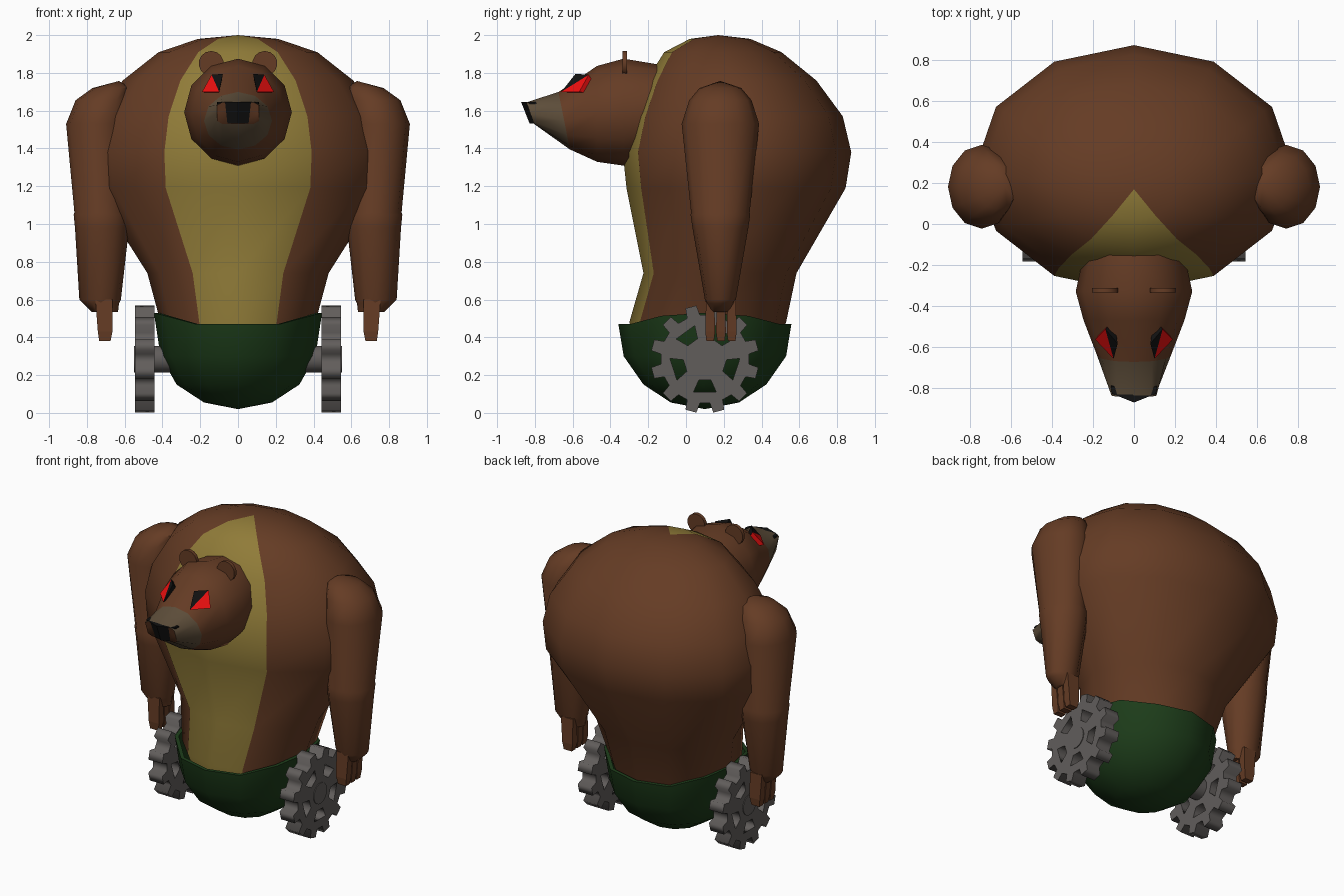
import bpy, bmesh, math
from math import sin, cos, pi, radians

if "Cube" in bpy.data.objects:
    bpy.data.objects.remove(bpy.data.objects["Cube"])

def mat(name, rgb):
    m = bpy.data.materials.new(name)
    m.diffuse_color = (*rgb, 1)
    m.use_nodes = True
    m.node_tree.nodes["Principled BSDF"].inputs["Base Color"].default_value = m.diffuse_color
    return m

BROWN = mat("brown_fur", (0.13, 0.045, 0.018))
YELLOW = mat("yellow_belly", (0.28, 0.20, 0.04))
MUZZLE = mat("muzzle_brown", (0.11, 0.075, 0.042))
GREEN = mat("green_shell", (0.012, 0.045, 0.01))
RED = mat("red_eye", (0.85, 0.005, 0.005))
BLACK = mat("black", (0.006, 0.006, 0.006))
GREY = mat("grey_metal", (0.12, 0.11, 0.105))

def finish(name, me, mats, smooth=50):
    ob = bpy.data.objects.new(name, me)
    bpy.context.collection.objects.link(ob)
    for m in mats:
        me.materials.append(m)
    if smooth:
        bpy.ops.object.select_all(action='DESELECT')
        ob.select_set(True)
        bpy.context.view_layer.objects.active = ob
        bpy.ops.object.shade_smooth_by_angle(angle=radians(smooth))
    return ob

def loft(name, rings, mats, pick=None, start=True, end=True, smooth=50):
    """Skin a list of point rings; a one-point ring is a pole."""
    bm = bmesh.new()
    vs = [[bm.verts.new(p) for p in r] for r in rings]
    for i, (a, b) in enumerate(zip(vs, vs[1:])):
        n = max(len(a), len(b))
        for k in range(n):
            q = [a[k % len(a)], a[(k + 1) % len(a)], b[(k + 1) % len(b)], b[k % len(b)]]
            f = bm.faces.new(list(dict.fromkeys(q)))
            if pick:
                f.material_index = pick(i, k)
    for r, on in ((vs[0], start), (vs[-1], end)):
        if on and len(r) > 2:
            bm.faces.new(r)
    bmesh.ops.recalc_face_normals(bm, faces=bm.faces[:])
    me = bpy.data.meshes.new(name)
    bm.to_mesh(me)
    bm.free()
    return finish(name, me, mats, smooth)

def ring_z(z, cx, cy, rx, ry, n=12):
    # starts at the front (-y)
    return [(cx + rx * sin(2 * pi * k / n), cy - ry * cos(2 * pi * k / n), z) for k in range(n)]

def ring_y(y, cz, rx, rz, n=12, tilt=0, box=1):
    out = []
    for k in range(n):
        a = 2 * pi * k / n
        s, c = (max(-1, min(1, box * v)) for v in (sin(a), cos(a)))
        out.append((rx * s, y + tilt * c, cz + rz * c))
    return out

# torso with yellow belly stripe on the two front columns
torso = [(.25, .10, .30, .33), (.48, .115, .41, .415), (.74, .18, .48, .405), (1.19, .265, .765, .58),
         (1.38, .27, .78, .605), (1.57, .27, .735, .56), (1.76, .24, .61, .45),
         (1.91, .195, .42, .31), (1.98, .18, .21, .16)]
loft("torso", [ring_z(z, 0, cy, rx, ry) for z, cy, rx, ry in torso] + [[(0, .17, 2.0)]],
     [BROWN, YELLOW], lambda i, k: 1 if k in (0, 11) else 0)

# head with paler muzzle
head = [ring_y(-.12, 1.60, .24, .24), ring_y(-.33, 1.592, .285, .283), ring_y(-.47, 1.583, .247, .254),
        ring_y(-.645, 1.547, .18, .152, tilt=-.03), ring_y(-.825, 1.587, .11, .057, tilt=-.02, box=1.5)]
loft("head", head, [BROWN, MUZZLE], lambda i, k: 1 if i == 3 else 0)

# nose block, bulging in the middle
plan = [(-.112, -.79), (-.108, -.825), (0, -.868), (.108, -.825), (.112, -.79)]
loft("nose", [[(x, y + .04, 1.532) for x, y in plan], [(x, y - .005, 1.646) for x, y in plan]],
     [BLACK], smooth=0)

# eyes: red lower triangle and black inner triangle, rooted in the head
A, B, C, D = (.14, -.515, 1.79), (.19, -.565, 1.70), (.10, -.66, 1.70), (.08, -.585, 1.795)
for side, sx in (("left", -1), ("right", 1)):
    for part, tri, m in (("eye", (A, B, C), RED), ("eye_shadow", (A, C, D), BLACK)):
        loft(f"{part}_{side}", [[(sx * x, y, z) for x, y, z in tri], [(sx * .1, -.45, 1.68)]],
             [m], smooth=0)

    # ears
    loft(f"ear_{side}", [[(x + sx * .142, y, z) for x, y, z in ring_y(yy, 1.85, .066, .066, 14)]
                         for yy in (-.335, -.312)], [BROWN])

    # arm, from hand up to shoulder
    arm = [(.535, .705, .07, .05), (.58, .725, .095, .075), (.60, .73, .11, .082), (.98, .72, .143, .148),
           (1.05, .722, .148, .158), (1.06, .722, .144, .155), (1.53, .745, .165, .205),
           (1.655, .715, .145, .165), (1.72, .67, .10, .11)]
    loft(f"arm_{side}", [ring_z(z, sx * cx, .182, rx, ry) for z, cx, rx, ry in arm]
         + [[(sx * .63, .182, 1.757)]], [BROWN])

    # three tapering fingers
    for j, y in enumerate((.128, .185, .242)):
        rows = [(.60, .665, .755, .022), (.43, .665, .742, .026), (.38, .675, .735, .02)]
        loft(f"finger_{side}_{j + 1}",
             [[(sx * a, y - w, z), (sx * b, y - w, z), (sx * b, y + w, z), (sx * a, y + w, z)]
              for z, a, b, w in rows], [BROWN], smooth=0)

# lower shell: outer surface, thick rim raised at the sides, inner surface
def rim(rx, ry):
    return [(x, y, .47 + .12 * max(0, abs(x) / rx - .5)) for x, y, z in ring_z(0, 0, .1, rx, ry)]
shell = [[(0, .1, .02)], ring_z(.055, 0, .1, .18, .18), ring_z(.15, 0, .1, .325, .325),
         ring_z(.30, 0, .1, .41, .43), rim(.445, .458), rim(.42, .433),
         ring_z(.30, 0, .1, .385, .405), [(0, .1, .15)]]
loft("lower_shell", shell, [GREEN])

# gear wheels: toothed outline with five window holes
CY, CZ = .1, .285
def polar(r, deg):
    return (r * cos(radians(deg)), r * sin(radians(deg)))
outline = [polar(r, 15 + 30 * k + d) for k in range(12)
           for r, d in ((.235, -8.5), (.287, -6), (.287, 6), (.235, 8.5))]
windows = [[polar(r, -90 + 72 * k + d) for r, d in ((.115, -16), (.185, -19), (.185, 19), (.115, 16))]
           for k in range(5)]
cu = bpy.data.curves.new("gear_profile", 'CURVE')
cu.dimensions, cu.fill_mode, cu.extrude = '2D', 'BOTH', .052
for pts in [outline] + windows:
    sp = cu.splines.new('POLY')
    sp.points.add(len(pts) - 1)
    for p, (u, v) in zip(sp.points, pts):
        p.co = (u, v, 0, 1)
    sp.use_cyclic_u = True
tmp = bpy.data.objects.new("gear_profile", cu)
bpy.context.collection.objects.link(tmp)
bpy.context.view_layer.update()
gear_mesh = bpy.data.meshes.new_from_object(tmp.evaluated_get(bpy.context.evaluated_depsgraph_get()))
bpy.data.objects.remove(tmp)
for v in gear_mesh.vertices:
    u, w, t = v.co
    v.co = (t, u, w)
gear_mesh.materials.clear()
for side, sx in (("left", -1), ("right", 1)):
    ob = finish(f"gear_wheel_{side}", gear_mesh.copy(), [GREY], 0)
    ob.location = (sx * .493, CY, CZ)

# axle through both wheels
loft("axle", [[(x, CY + .07 * cos(2 * pi * k / 20), CZ + .07 * sin(2 * pi * k / 20)) for k in range(20)]
              for x in (-.55, .55)], [GREY])
